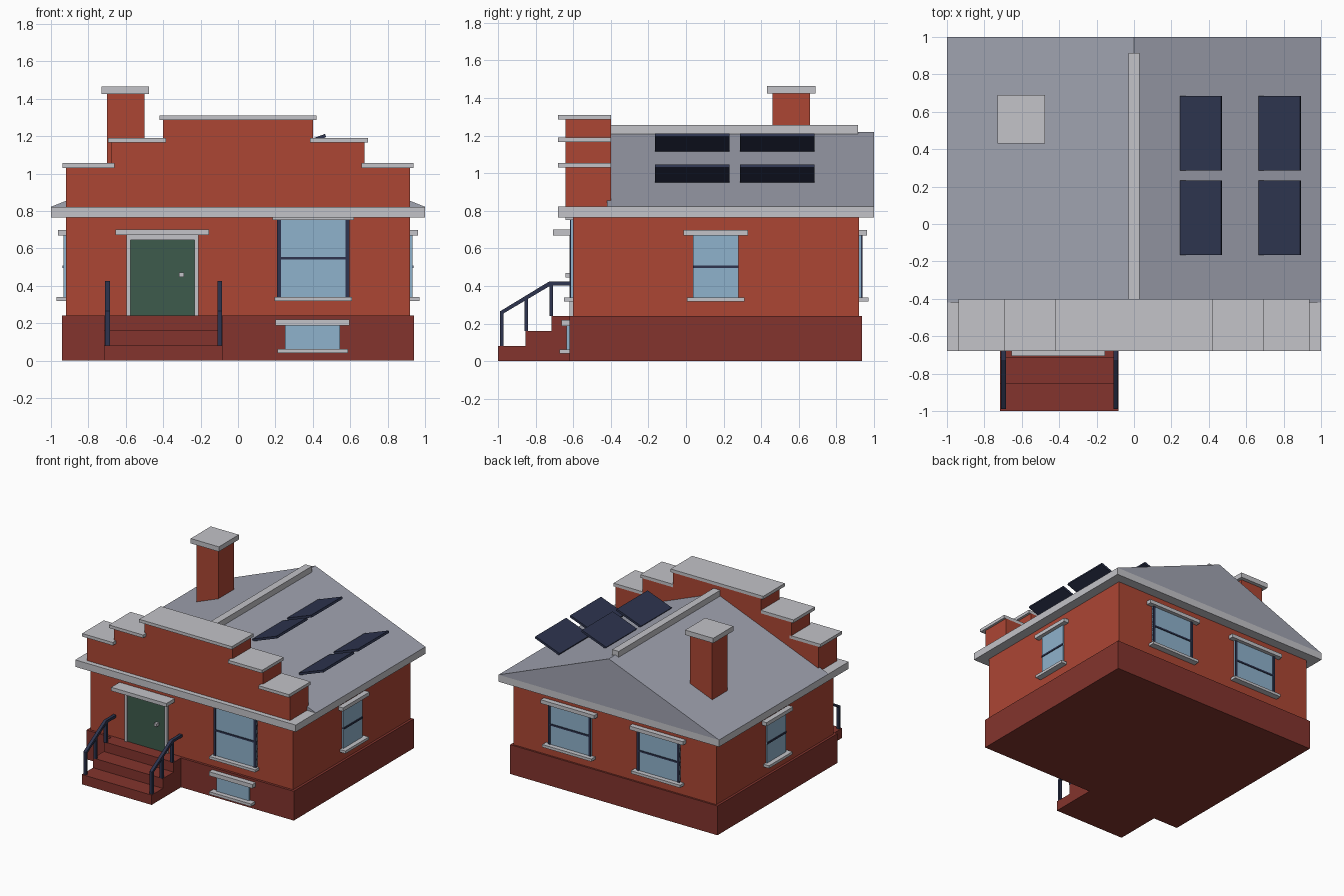
import bpy, math
from mathutils import Matrix

if "Cube" in bpy.data.objects:
    bpy.data.objects.remove(bpy.data.objects["Cube"])


def mat(name, r, g, b):
    lin = lambda c: ((c / 255 + 0.055) / 1.055) ** 2.4
    m = bpy.data.materials.new(name)
    m.diffuse_color = (lin(r), lin(g), lin(b), 1)
    m.use_nodes = True
    m.node_tree.nodes["Principled BSDF"].inputs["Base Color"].default_value = m.diffuse_color
    return m


BRICK = mat("red brick", 172, 70, 52)
BASE = mat("dark brick", 131, 52, 45)
STONE = mat("pale stone", 195, 195, 200)
ROOF = mat("grey slate", 160, 163, 176)
GLASS = mat("window glass", 143, 178, 204)
NAVY = mat("navy metal", 45, 52, 78)
DOOR = mat("green door", 61, 91, 76)


def mesh(name, verts, faces, m):
    me = bpy.data.meshes.new(name)
    me.from_pydata(verts, [], faces)
    me.materials.append(m)
    ob = bpy.data.objects.new(name, me)
    bpy.context.collection.objects.link(ob)
    return ob


def prism(name, pts, axis, a, b, m):
    """Extrude a counter-clockwise profile: (x, z) along y or (y, z) along x."""
    n = len(pts)
    if axis == "x":
        verts = [(t, p, q) for t in (a, b) for p, q in pts]
    else:
        verts = [(p, t, q) for t in (b, a) for p, q in pts]
    faces = [tuple(reversed(range(n))), tuple(range(n, 2 * n))]
    faces += [(i, (i + 1) % n, n + (i + 1) % n, n + i) for i in range(n)]
    return mesh(name, verts, faces, m)


def box(name, x0, x1, y0, y1, z0, z1, m):
    return prism(name, [(y0, z0), (y1, z0), (y1, z1), (y0, z1)], "x", x0, x1, m)


def wall_box(name, side, u0, u1, d, z0, z1, m):
    """Box standing out from a wall by d; u runs along the wall."""
    if side == "front":
        return box(name, u0, u1, -0.60 - d, -0.59, z0, z1, m)
    if side == "back":
        return box(name, u0, u1, 0.91, 0.92 + d, z0, z1, m)
    if side == "right":
        return box(name, 0.91, 0.92 + d, u0, u1, z0, z1, m)
    return box(name, -0.92 - d, -0.91, u0, u1, z0, z1, m)


def window(name, side, c, half, z0, z1, bar_z, frame=True, sill=0.03, lintel=0.05, lintel_h=0.03):
    wall_box(name + "_glass", side, c - half, c + half, 0.012, z0, z1, GLASS)
    wall_box(name + "_crossbar", side, c - half, c + half, 0.018, bar_z - 0.007, bar_z + 0.007, NAVY)
    if frame:
        for s in (-1, 1):
            a, b = sorted((c + s * half, c + s * (half - 0.02)))
            wall_box(name + "_jamb", side, a, b, 0.018, z0, z1, NAVY)
    wall_box(name + "_sill", side, c - half - sill, c + half + sill, 0.05, z0 - 0.02, z0 + 0.002, STONE)
    wall_box(name + "_lintel", side, c - half - lintel, c + half + lintel, 0.042, z1, z1 + lintel_h, STONE)


# Body of the house
box("plinth", -0.94, 0.94, -0.62, 0.935, 0, 0.24, BASE)
box("walls", -0.92, 0.92, -0.60, 0.92, 0.24, 0.77, BRICK)
box("eaves_slab", -1, 1, -0.68, 1, 0.765, 0.822, STONE)

# Gable roof and ridge
prism("roof", [(-1, 0.822), (1, 0.822), (0, 1.22)], "y", -0.42, 1, ROOF)
box("ridge_cap", -0.03, 0.03, -0.41, 0.915, 1.20, 1.256, STONE)

# Stepped front parapet with coping stones
steps = [(0.92, 1.03), (0.675, 1.165), (0.40, 1.285)]
right = [(0.92, 0.82), (0.92, 1.03), (0.675, 1.03), (0.675, 1.165), (0.40, 1.165), (0.40, 1.285)]
prism("parapet", right + [(-x, z) for x, z in reversed(right)], "y", -0.64, -0.40, BRICK)
box("top_coping", -0.42, 0.42, -0.68, -0.40, 1.285, 1.31, STONE)
for x0, x1, z in ((0.66, 0.938, 1.03), (0.385, 0.695, 1.165)):
    box("coping_right", x0, x1, -0.68, -0.40, z, z + 0.025, STONE)
    box("coping_left", -x1, -x0, -0.68, -0.40, z, z + 0.025, STONE)

# Chimney
box("chimney", -0.70, -0.50, 0.46, 0.66, 0.90, 1.43, BRICK)
box("chimney_cap", -0.73, -0.475, 0.43, 0.69, 1.425, 1.465, STONE)

# Solar panels, tilted up from the right roof slope
for x, z in ((0.358, 1.162), (0.780, 0.997)):
    for y in (0.033, 0.485):
        p = box("solar_panel", -0.1175, 0.1175, -0.199, 0.199, -0.009, 0.009, NAVY)
        p.data.transform(Matrix.Translation((x, y, z)) @ Matrix.Rotation(math.radians(-20.5), 4, "Y"))

# Windows
window("front_window", "front", 0.402, 0.193, 0.337, 0.752, 0.547, sill=0.015, lintel=0.024, lintel_h=0.013)
for s in (-1, 1):
    window("back_window", "back", s * 0.402, 0.193, 0.337, 0.668, 0.502)
for side in ("left", "right"):
    window("side_window", side, 0.158, 0.122, 0.337, 0.668, 0.502, frame=False)

# Basement window
wall_box("basement_glass", "front", 0.25, 0.545, 0.035, 0.06, 0.19, GLASS)
wall_box("basement_lintel", "front", 0.20, 0.595, 0.063, 0.187, 0.22, STONE)
wall_box("basement_sill", "front", 0.21, 0.588, 0.073, 0.04, 0.062, STONE)

# Door with frame, lintel and knob
wall_box("door", "front", -0.576, -0.23, 0.01, 0.24, 0.647, DOOR)
for a, b in ((-0.595, -0.574), (-0.232, -0.21)):
    wall_box("door_jamb", "front", a, b, 0.02, 0.24, 0.67, STONE)
wall_box("door_head", "front", -0.595, -0.21, 0.02, 0.645, 0.675, STONE)
wall_box("door_lintel", "front", -0.655, -0.155, 0.107, 0.67, 0.70, STONE)
wall_box("door_knob", "front", -0.316, -0.29, 0.04, 0.446, 0.47, STONE)

# Entrance steps
prism("entrance_steps", [(-1, 0), (-0.61, 0), (-0.61, 0.24), (-0.715, 0.24), (-0.715, 0.16),
                         (-0.855, 0.16), (-0.855, 0.08), (-1, 0.08)], "x", -0.717, -0.083, BASE)

# Handrails
for x in (-0.71, -0.11):
    prism("handrail", [(-0.99, 0.243), (-0.72, 0.403), (-0.60, 0.403), (-0.60, 0.424),
                       (-0.728, 0.424), (-0.99, 0.265)], "x", x, x + 0.025, NAVY)
    for y, z0, z1 in ((-0.98, 0.08, 0.256), (-0.85, 0.16, 0.335), (-0.717, 0.24, 0.41)):
        box("handrail_post", x, x + 0.025, y - 0.01, y + 0.01, z0, z1, NAVY)
